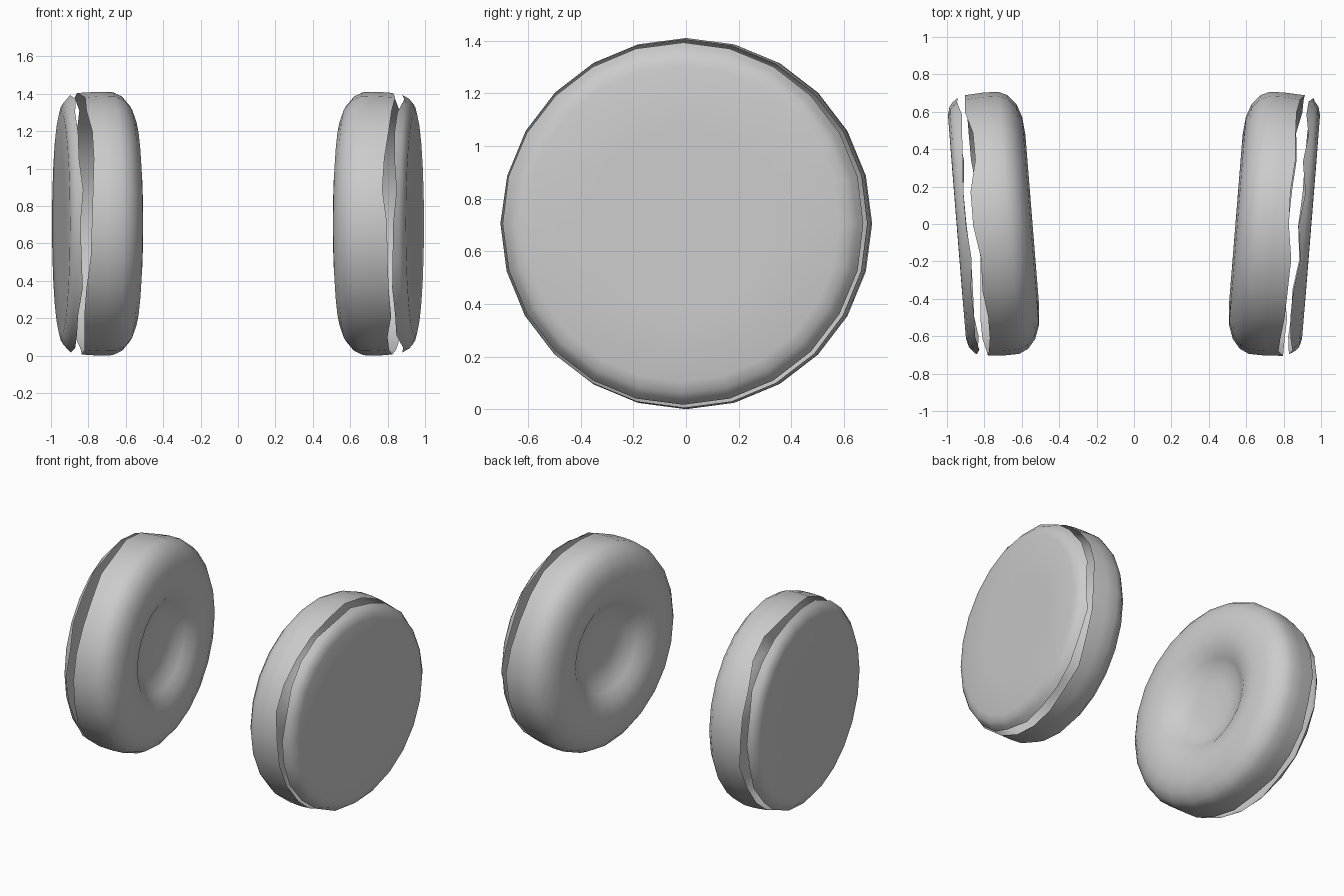
import bpy, bmesh, math, random
from mathutils import Matrix

if "Cube" in bpy.data.objects:
    bpy.data.objects.remove(bpy.data.objects["Cube"])

SEG = 24
R = 0.705          # wheel radius
TOE = math.radians(4.6)

# profiles: (radius, offset along the axle, outward positive); last point is the open rim
TYRE = [(0, -0.085), (0.14, -0.09), (0.24, -0.105), (0.30, -0.145), (0.36, -0.185),
        (0.46, -0.207), (0.56, -0.197), (0.63, -0.172), (0.68, -0.13), (0.703, -0.08),
        (R, 0.0), (0.699, 0.09)]
CAP = [(0, 0.197), (0.35, 0.198), (0.60, 0.197), (0.645, 0.185), (0.668, 0.165), (0.688, 0.138)]


def lathe(name, profile, side, jitter, seed):
    """Revolve a profile round the axle, with a slightly ragged open rim."""
    rnd = random.Random(seed)
    bm = bmesh.new()
    centre = bm.verts.new((profile[0][1], 0, 0))
    prev = None
    for i, (r, x) in enumerate(profile[1:], 1):
        ring = []
        for k in range(SEG):
            a = 2 * math.pi * k / SEG
            dx = rnd.uniform(-jitter, jitter) if i == len(profile) - 1 else 0
            ring.append(bm.verts.new((x + dx, r * math.sin(a), r * math.cos(a))))
        for k in range(SEG):
            j = (k + 1) % SEG
            if prev is None:
                bm.faces.new((centre, ring[k], ring[j]))
            else:
                bm.faces.new((prev[k], ring[k], ring[j], prev[j]))
        prev = ring
    # toe the wheel and place it, mirrored for the left side
    bm.transform(Matrix.Translation((0.75, 0, R)) @ Matrix.Rotation(-TOE, 4, 'Z'))
    if side < 0:
        bm.transform(Matrix.Scale(-1, 4, (1, 0, 0)))
    bmesh.ops.recalc_face_normals(bm, faces=bm.faces)
    # keep the shell facing away from the middle of the wheel
    bm.faces.ensure_lookup_table()
    outward = side * (1 if profile[0][1] > 0 else -1)
    if bm.faces[0].normal.x * outward < 0:
        bmesh.ops.reverse_faces(bm, faces=bm.faces)
    mesh = bpy.data.meshes.new(name)
    bm.to_mesh(mesh)
    bm.free()
    for p in mesh.polygons:
        p.use_smooth = True
    ob = bpy.data.objects.new(name, mesh)
    bpy.context.collection.objects.link(ob)


for side, label in ((-1, "left"), (1, "right")):
    lathe(label + "_tyre", TYRE, side, 0.022, 3 + side)      # tyre with dished inner side
    lathe(label + "_wheel_cap", CAP, side, 0.016, 7 + side)  # flat outer disc
